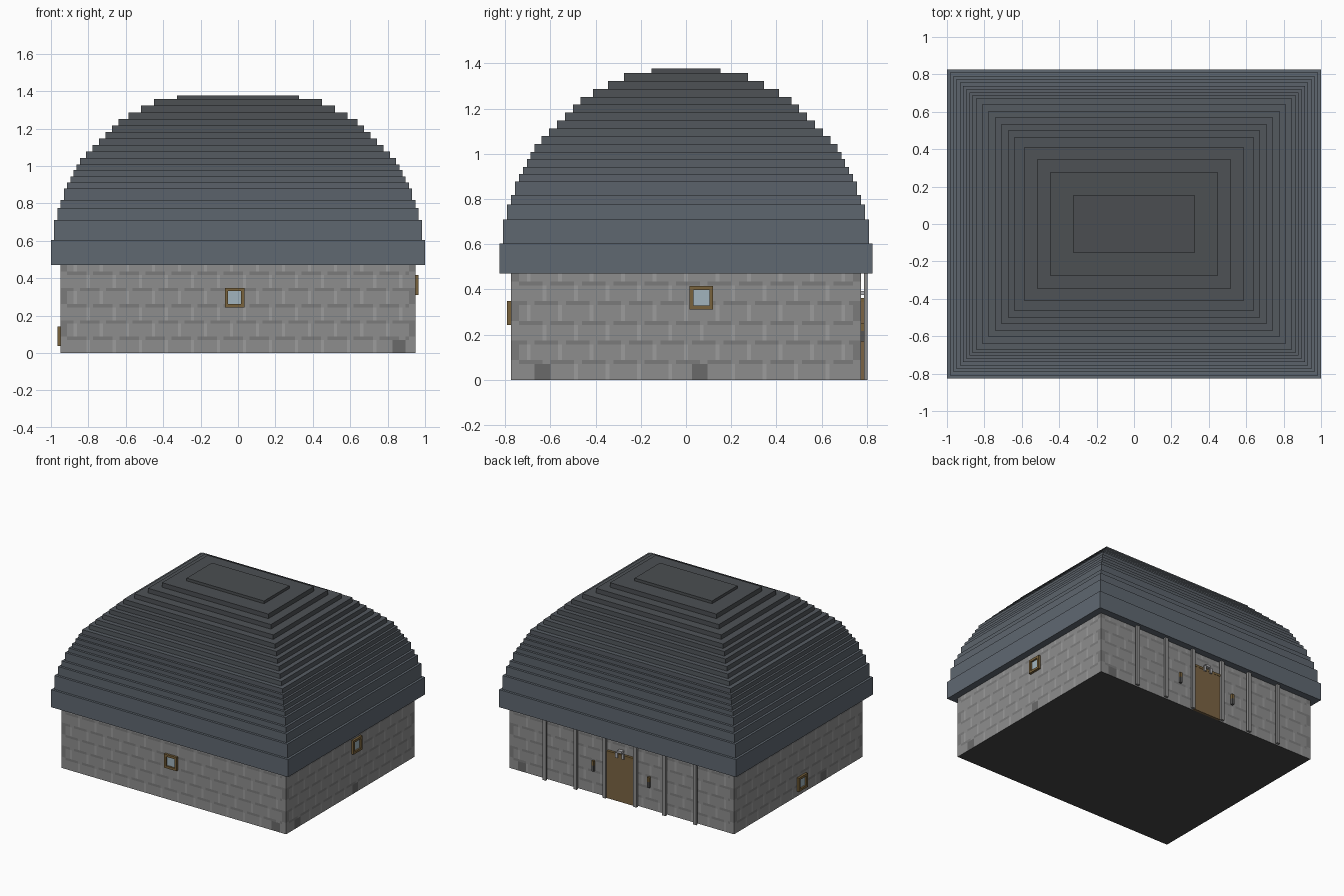
import bpy, bmesh
from mathutils import Matrix, Vector

if "Cube" in bpy.data.objects:
    bpy.data.objects.remove(bpy.data.objects["Cube"])

V = 2 / 115          # size of one block unit
WX, WY, WZ = 0.948, 0.774, 27 * V


def mat(name, rgb):
    m = bpy.data.materials.new(name)
    m.diffuse_color = [*(((c / 255) ** 2.2) for c in rgb), 1]
    m.use_nodes = True
    m.node_tree.nodes["Principled BSDF"].inputs["Base Color"].default_value = m.diffuse_color
    return m


STONE = [mat("stone", (140, 140, 140)), mat("mortar_dark", (122, 122, 122)),
         mat("joint_light", (155, 155, 155)), mat("stone_patch", (105, 105, 105)),
         mat("floor_dark", (70, 70, 70))]
WOOD = mat("wood", (120, 98, 62))
DOOR = mat("door_wood", (122, 100, 70))
GLASS = mat("glass", (160, 178, 188))
PILLAR = mat("pillar_stone", (140, 140, 140))
METAL = mat("metal", (85, 85, 85))
PALE = mat("pale_metal", (175, 175, 178))


def finish(name, bm, mats):
    me = bpy.data.meshes.new(name)
    bm.to_mesh(me)
    bm.free()
    for m in mats:
        me.materials.append(m)
    ob = bpy.data.objects.new(name, me)
    bpy.context.collection.objects.link(ob)
    return ob


def box(name, lo, hi, material):
    lo, hi = Vector(lo), Vector(hi)
    bm = bmesh.new()
    bmesh.ops.create_cube(bm, size=1, matrix=Matrix.Translation((lo + hi) / 2)
                          @ Matrix.Diagonal((*(hi - lo), 1)))
    return finish(name, bm, [material])


# Stone walls: flat grids with coursed masonry colouring
def stone_index(c, r, cols, patches):
    if any(a <= c < a + 4 for a in patches) and r < 4:
        return 3
    course, row = divmod(r, 5)
    if c < 2 or c >= cols - 2:
        return 1 if course % 2 else 0
    phase = (c + 4 * (course % 2)) % 8
    if row == 4:
        return 0 if phase in (0, 1) else 1
    return 2 if phase == 0 else 0


def wall(name, start, end, cols, patches):
    start, end = Vector(start), Vector(end)
    bm = bmesh.new()
    grid = [[bm.verts.new(start.lerp(end, c / cols) + Vector((0, 0, r * V)))
             for c in range(cols + 1)] for r in range(28)]
    for r in range(27):
        for c in range(cols):
            f = bm.faces.new((grid[r][c], grid[r][c + 1], grid[r + 1][c + 1], grid[r + 1][c]))
            f.material_index = stone_index(c, r, cols, patches)
    finish(name, bm, STONE)


wall("front_wall", (-WX, -WY, 0), (WX, -WY, 0), 109, [102])
wall("right_wall", (WX, -WY, 0), (WX, WY, 0), 89, [6, 46])
wall("back_wall", (WX, WY, 0), (-WX, WY, 0), 109, [4])
wall("left_wall", (-WX, WY, 0), (-WX, -WY, 0), 89, [60])

# Floor
bm = bmesh.new()
bm.faces.new([bm.verts.new((x, y, 0)) for x, y in
              ((-WX, -WY), (-WX, WY), (WX, WY), (WX, -WY))])
finish("floor", bm, [STONE[4]])

# Stepped domed roof: (half depth, top height) of each tier in block units
TIERS = [(47.5, 34.7), (46.5, 40.8), (45.5, 44.6), (44.5, 47), (43.5, 50.5), (42.5, 52.4),
         (41.5, 54.2), (40.5, 56.2), (39.6, 58), (38.6, 60), (36.7, 62), (34.8, 64),
         (32.8, 66), (30.8, 68), (28.8, 70), (26.8, 72), (23.7, 74), (19.8, 76),
         (15.8, 78), (8.8, 79.2)]
bm = bmesh.new()


def ring(h, z):
    x, y = min((h + 10) * V, 1), h * V
    return [bm.verts.new((sx * x, sy * y, z * V))
            for sx, sy in ((-1, -1), (1, -1), (1, 1), (-1, 1))]


def bridge(a, b, index):
    for i in range(4):
        j = (i + 1) % 4
        bm.faces.new((a[i], a[j], b[j], b[i])).material_index = index


prev, z0 = ring(44.5, 27), 27
for i, (h, z1) in enumerate(TIERS):
    low, high = ring(h, z0), ring(h, z1)
    bridge(prev, low, max(i - 1, 0))
    bridge(low, high, i)
    prev, z0 = high, z1
bm.faces.new(prev).material_index = len(TIERS) - 1
shades = []
for i in range(len(TIERS)):
    t = i / (len(TIERS) - 1)
    shades.append(mat(f"slate_{i}", (96 - 20 * t, 104 - 25 * t, 113 - 31 * t)))
finish("stepped_roof", bm, shades)


# Small framed windows, placed on a wall plane along axis 0 (x) or 1 (y)
def window(name, axis, plane, side, u, z, size=0.105, t=V):
    def part(label, u0, u1, z0, z1, depth, m):
        d = sorted((plane, plane + side * depth))
        if axis == 0:
            box(f"{name}_{label}", (d[0], u0, z0), (d[1], u1, z1), m)
        else:
            box(f"{name}_{label}", (u0, d[0], z0), (u1, d[1], z1), m)
    s = size / 2
    part("frame_bottom", u - s, u + s, z - s, z - s + t, V, WOOD)
    part("frame_top", u - s, u + s, z + s - t, z + s, V, WOOD)
    part("frame_side_a", u - s, u - s + t, z - s + t, z + s - t, V, WOOD)
    part("frame_side_b", u + s - t, u + s, z - s + t, z + s - t, V, WOOD)
    part("pane", u - s + t, u + s - t, z - s + t, z + s - t, V * 0.3, GLASS)


window("front_window", 1, -WY, -1, -0.018, 0.296)
window("right_window", 0, WX, 1, 0.068, 0.363)
window("left_window", 0, -WX, -1, -0.038, 0.09)

# Back entrance: slim pillars standing just off the wall, and wall lamps
for s, side in ((1, "right"), (-1, "left")):
    for n, x in enumerate((0.13, 0.375, 0.635)):
        box(f"{side}_pillar_{n}", (s * x - 0.014, 0.787, 0), (s * x + 0.014, 0.804, WZ), PILLAR)
    x = s * 0.235
    box(f"{side}_lamp_bracket", (x - 0.009, WY, 0.17), (x + 0.009, 0.792, 0.215), METAL)
    box(f"{side}_lamp_head", (x - 0.009, WY, 0.215), (x + 0.009, 0.792, 0.25), WOOD)

# Door with lintel and a small arched ornament above it
box("door", (-0.116, WY, 0), (0.116, 0.792, 0.345), DOOR)
box("door_lintel", (-0.116, WY, 0.345), (0.116, 0.794, 0.362), WOOD)
for s, side in ((1, "right"), (-1, "left")):
    box(f"ornament_{side}", (s * 0.026 - 0.009, 0.794, 0.335), (s * 0.026 + 0.009, 0.804, 0.375), PALE)
box("ornament_top", (-0.018, WY, 0.375), (0.018, 0.804, 0.392), PALE)
